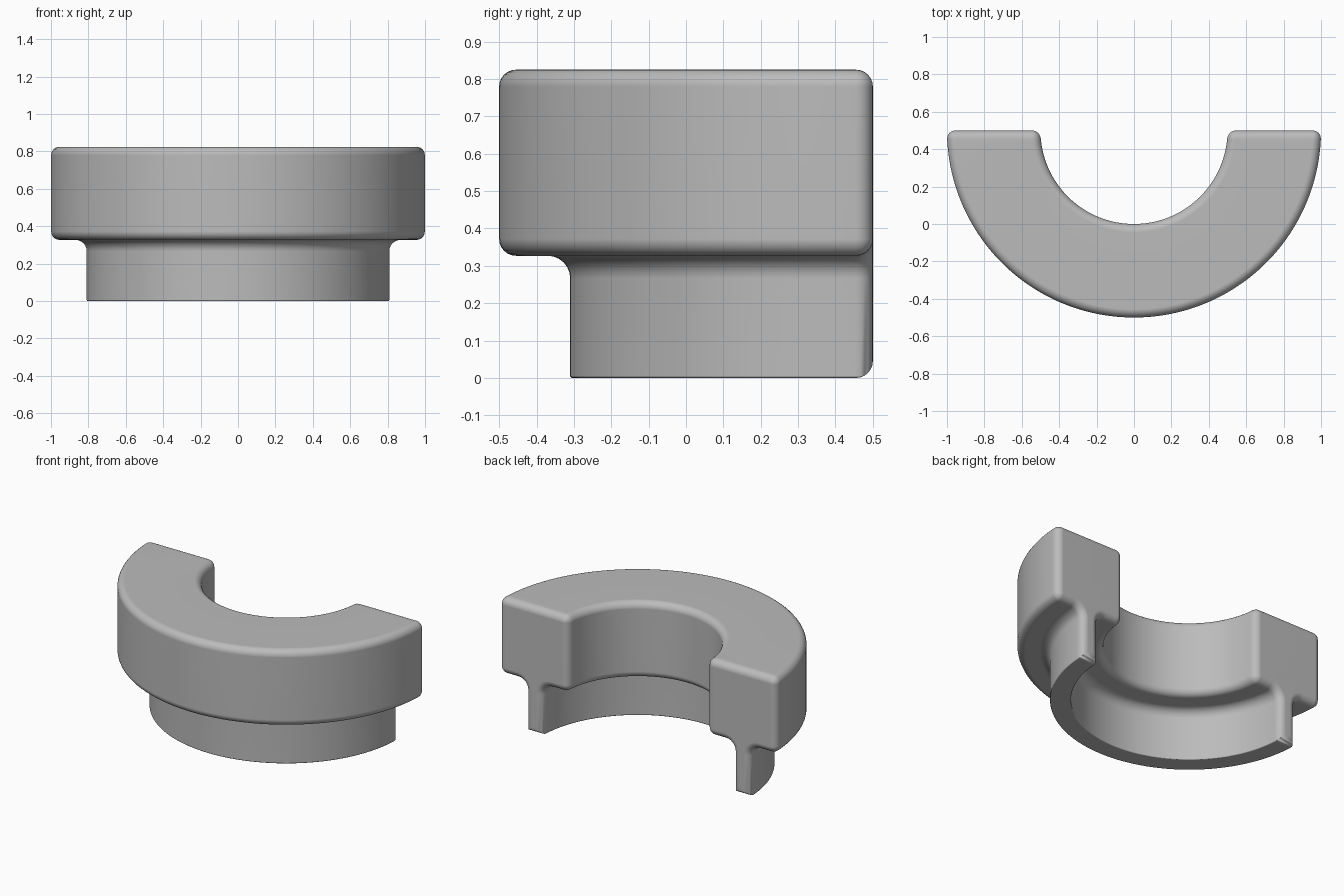
import bpy, bmesh
from math import sin, cos, asin, pi, radians

cube = bpy.data.objects.get("Cube")
if cube:
    bpy.data.objects.remove(cube)

CENTRE_Y = 0.5                      # the half ring is centred on its cut plane
EDGE, FILLET, SHARP = 0.045, 0.06, 0.006
R_IN, R_OUT, Z_LOW, Z_TOP = 0.5, 1.0, 0.327, 0.825
RIB_IN, RIB_OUT = 0.688, 0.81
ARC_STEPS, END_STEPS, CORNER_STEPS = 96, 6, 6


def corner(cx, cz, radius, start, sweep):
    """Points of a quarter circle around (cx, cz), angles in degrees."""
    return [(cx + radius * cos(radians(start + sweep * i / CORNER_STEPS)),
             cz + radius * sin(radians(start + sweep * i / CORNER_STEPS)))
            for i in range(CORNER_STEPS + 1)]


def section(inset):
    """T-shaped cross-section (radius, height), shrunk inward by inset."""
    r = max(EDGE - inset, 0)
    s = max(SHARP - inset, 0)
    f = FILLET + inset
    a, b = R_IN + inset, R_OUT - inset
    c, d = RIB_IN + inset, RIB_OUT - inset
    bottom, low, top = inset, Z_LOW + inset, Z_TOP - inset
    return (corner(b - r, top - r, r, 90, -90)
            + corner(b - r, low + r, r, 0, -90)
            + corner(d + f, low - f, f, 90, 90)
            + corner(d - s, bottom + s, s, 0, -90)
            + corner(c + s, bottom + s, s, 270, -90)
            + corner(c - f, low - f, f, 0, 90)
            + corner(a + r, low + r, r, 270, -90)
            + corner(a + r, top - r, r, 180, -90))


# Stations along the arc: rounded end, plain sweep, mirrored rounded end
first_end = []
for i in range(END_STEPS + 1):
    t = pi / 2 * i / END_STEPS
    depth = EDGE * (1 - cos(t))
    points = section(EDGE * (1 - sin(t)))
    first_end.append([(rad, z, asin(depth / rad)) for rad, z in points])
last = first_end[-1]
sweep = [[(rad, z, a + (pi - 2 * a) * k / ARC_STEPS) for rad, z, a in last]
         for k in range(1, ARC_STEPS)]
second_end = [[(rad, z, pi - a) for rad, z, a in ring] for ring in reversed(first_end)]

# Skin the stations into one closed body
bm = bmesh.new()
rings = [[bm.verts.new((rad * cos(a), CENTRE_Y - rad * sin(a), z)) for rad, z, a in ring]
         for ring in first_end + sweep + second_end]
for ring, following in zip(rings, rings[1:]):
    for i in range(len(ring)):
        j = (i + 1) % len(ring)
        bm.faces.new((ring[i], ring[j], following[j], following[i]))
bm.faces.new(rings[0])
bm.faces.new(rings[-1])
bmesh.ops.remove_doubles(bm, verts=bm.verts, dist=0.00005)
bmesh.ops.recalc_face_normals(bm, faces=bm.faces)

mesh = bpy.data.meshes.new("half_ring")
bm.to_mesh(mesh)
bm.free()
half_ring = bpy.data.objects.new("half_ring", mesh)
bpy.context.collection.objects.link(half_ring)

# Plain grey
grey = bpy.data.materials.new("plain_grey")
grey.use_nodes = True
grey.diffuse_color = (0.5, 0.5, 0.5, 1)
grey.node_tree.nodes["Principled BSDF"].inputs["Base Color"].default_value = (0.5, 0.5, 0.5, 1)
mesh.materials.append(grey)

# Smooth shading that keeps the broad faces flat
bpy.ops.object.select_all(action="DESELECT")
half_ring.select_set(True)
bpy.context.view_layer.objects.active = half_ring
bpy.ops.object.shade_smooth_by_angle(angle=radians(35))
normals = half_ring.modifiers.new("flat_faces", "WEIGHTED_NORMAL")
normals.keep_sharp = True
